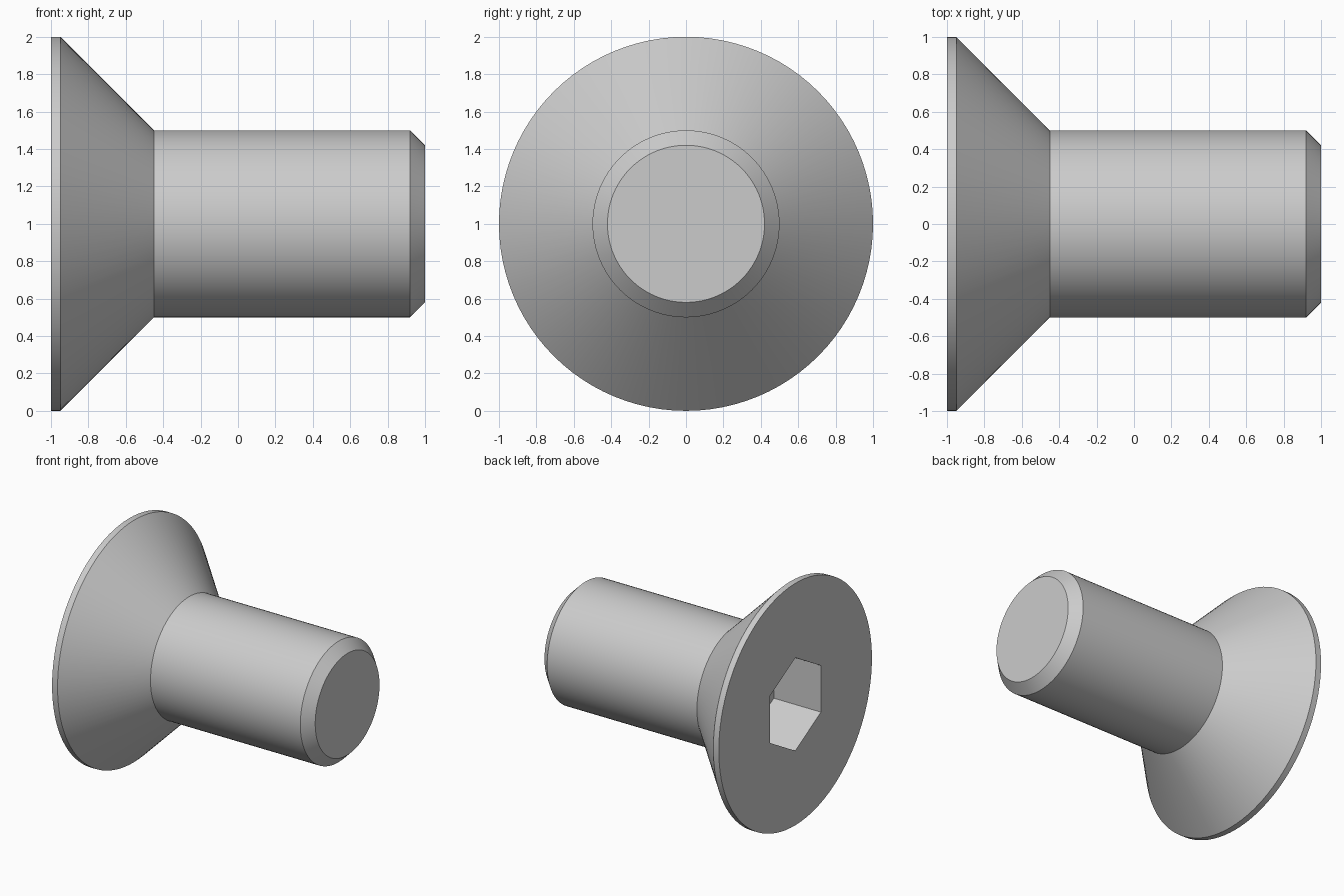
import bpy, bmesh
from math import sin, cos, pi

if "Cube" in bpy.data.objects:
    bpy.data.objects.remove(bpy.data.objects["Cube"])

AXIS_Z = 1.0  # height of the screw axis, which runs along x


def lathe(name, profile, sides):
    """Closed solid turned about the x axis from (x, radius) points; a corner points up."""
    bm = bmesh.new()
    rings = []
    for x, r in profile:
        rings.append([bm.verts.new((x, r * sin(2 * pi * i / sides),
                                    AXIS_Z + r * cos(2 * pi * i / sides)))
                      for i in range(sides)])
    for a, b in zip(rings, rings[1:]):
        for i in range(sides):
            j = (i + 1) % sides
            bm.faces.new((a[i], a[j], b[j], b[i]))
    bm.faces.new(rings[0])
    bm.faces.new(rings[-1])
    bmesh.ops.recalc_face_normals(bm, faces=bm.faces)
    mesh = bpy.data.meshes.new(name)
    bm.to_mesh(mesh)
    bm.free()
    obj = bpy.data.objects.new(name, mesh)
    bpy.context.collection.objects.link(obj)
    return obj


# Countersunk head, shank and chamfered tip in one turned profile
screw = lathe("countersunk_screw",
              [(-1, 1), (-0.95, 1), (-0.45, 0.5), (0.92, 0.5), (1, 0.42)], 96)

# Hexagonal socket, 0.667 across flats
socket = lathe("socket_cutter", [(-1.1, 0.385), (-0.57, 0.385)], 6)
socket.hide_render = True

cut = screw.modifiers.new("hex_socket", 'BOOLEAN')
cut.operation = 'DIFFERENCE'
cut.solver = 'EXACT'
cut.object = socket

bpy.ops.object.select_all(action='DESELECT')
screw.select_set(True)
bpy.context.view_layer.objects.active = screw
bpy.ops.object.modifier_apply(modifier=cut.name)
bpy.data.objects.remove(socket)

# Smooth round walls, crisp edges
bpy.ops.object.shade_smooth_by_angle(angle=pi / 6)
